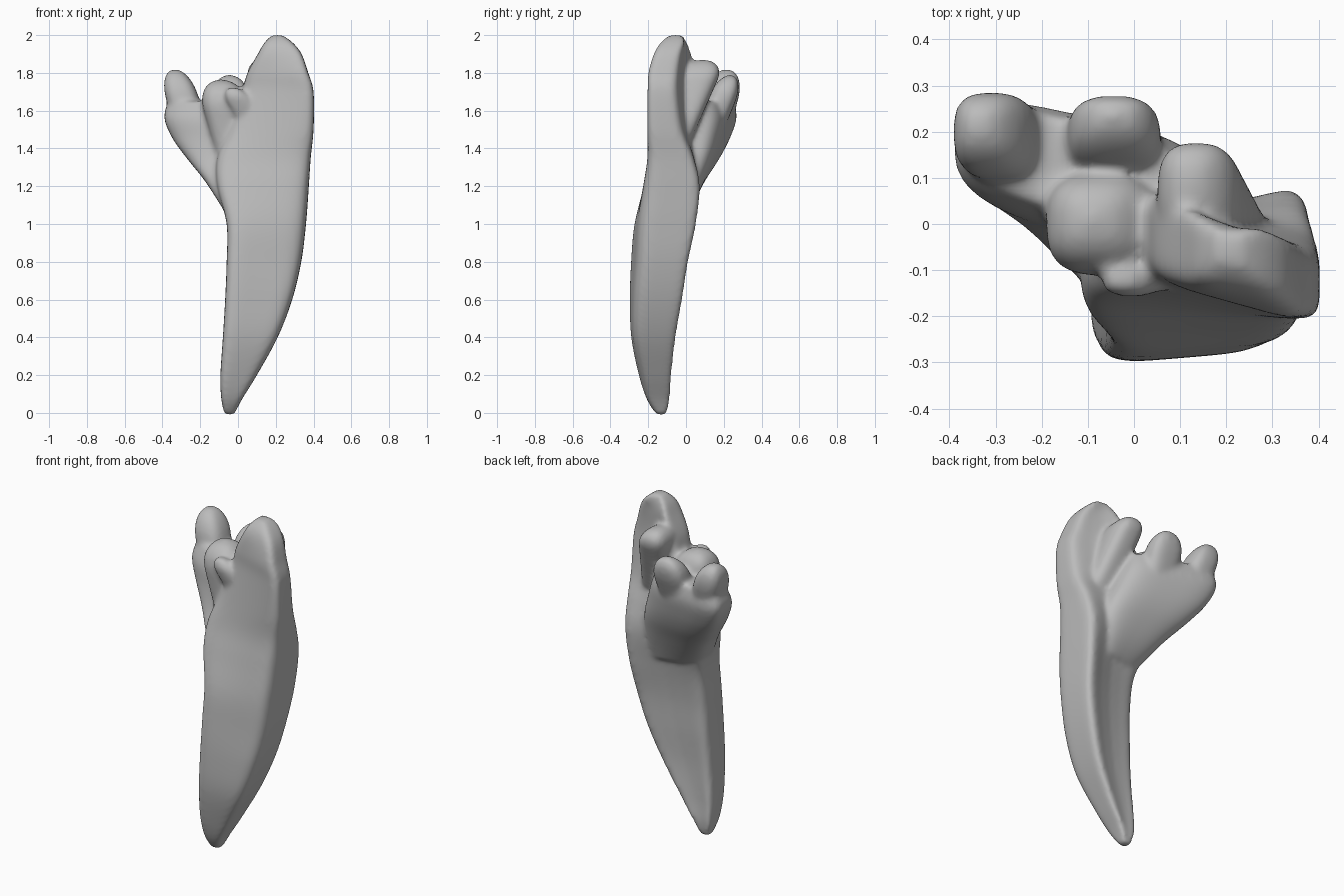
import bpy, bmesh, math

cube = bpy.data.objects.get("Cube")
if cube:
    bpy.data.objects.remove(cube, do_unlink=True)

RING_STEPS = 64
bm = bmesh.new()


def lerp(a, b, t):
    return a + (b - a) * t


def spline(p0, p1, p2, p3, t):
    """Smooth in-between value through p1 and p2."""
    return p1 + t * ((p2 - p0) / 2 + t * (p0 - 2.5 * p1 + 2 * p2 - p3 / 2
                     + t * (1.5 * (p1 - p2) + (p3 - p0) / 2)))


def refine(rows, steps):
    """Insert smooth in-between sections."""
    padded = [rows[0]] + rows + [rows[-1]]
    result = []
    for k in range(len(rows) - 1):
        for step in range(steps):
            result.append([spline(*column, step / steps)
                           for column in zip(*padded[k:k + 4])])
    return result + [rows[-1]]


def rounded_ring(section, roundness, hollow):
    """Rounded four-cornered outline, with an optional hollow along its back."""
    z, left, right, front_left, front_right, back_left, back_right = section
    ring = []
    for i in range(RING_STEPS):
        angle = math.tau * i / RING_STEPS
        c, s = math.cos(angle), math.sin(angle)
        c = math.copysign(abs(c) ** roundness, c)
        s = math.copysign(abs(s) ** roundness, s)
        u, v = (c + 1) / 2, (s + 1) / 2
        front = lerp(front_left, front_right, u)
        back = lerp(back_left, back_right, u)
        back -= hollow * (back - front) * (1 - c * c)
        ring.append(bm.verts.new((lerp(left, right, u), lerp(front, back, v), z)))
    return ring


def loft(sections, roundness, hollow=0.0):
    """Closed skin over a stack of sections."""
    rings = [rounded_ring(s, roundness, hollow) for s in sections]
    for low, high in zip(rings, rings[1:]):
        for i in range(RING_STEPS):
            j = (i + 1) % RING_STEPS
            bm.faces.new((low[i], low[j], high[j], high[i]))
    bm.faces.new(rings[0][::-1])
    bm.faces.new(rings[-1])


def cusp(base, top, base_size, top_size, dome=0.4, roundness=0.7):
    """Leaning peg with a domed end."""
    sections = []
    for k in range(25):
        t = math.sin(k / 24 * math.pi / 2)
        x, y, z = (lerp(a, b, t) for a, b in zip(base, top))
        rise = max(0, (t - 1 + dome) / dome)
        scale = max(0.04, math.sqrt(max(0, 1 - rise * rise)))
        rx, ry = (lerp(a, b, t) * scale for a, b in zip(base_size, top_size))
        sections.append((z, x - rx, x + rx, y - ry, y - ry, y + ry, y + ry))
    loft(sections, roundness)


# Wedge-shaped root running up into the tall main cusp
# columns: height, left, right, front left, front right, back left, back right
root_and_main_cusp = [
    (-0.01, -0.07, -0.02, -0.16, -0.15, -0.1, -0.1),
    (0.07, -0.088, 0.02, -0.21, -0.2, -0.08, -0.075),
    (0.2, -0.093, 0.1, -0.255, -0.235, -0.085, -0.06),
    (0.4, -0.08, 0.21, -0.295, -0.275, -0.085, -0.03),
    (0.6, -0.068, 0.287, -0.305, -0.275, -0.075, 0.01),
    (0.8, -0.06, 0.335, -0.3, -0.26, -0.065, 0.045),
    (1.0, -0.06, 0.36, -0.28, -0.25, -0.03, 0.09),
    (1.2, -0.11, 0.375, -0.22, -0.23, 0.04, 0.105),
    (1.35, -0.11, 0.385, -0.17, -0.215, 0.09, 0.06),
    (1.5, -0.05, 0.4, -0.14, -0.22, 0.12, -0.01),
    (1.7, 0.02, 0.4, -0.12, -0.22, 0.09, -0.04),
    (1.8, 0.05, 0.372, -0.125, -0.215, 0.07, -0.035),
    (1.9, 0.105, 0.337, -0.135, -0.18, 0.05, -0.02),
    (1.96, 0.14, 0.29, -0.12, -0.14, 0.02, 0),
    (2.0, 0.18, 0.235, -0.08, -0.09, -0.01, -0.01),
]
loft(refine(root_and_main_cusp, 6), 0.38, hollow=0.13)

# Flaring heel that carries the small cusps
heel = [
    (1.04, -0.055, 0.25, -0.22, -0.2, -0.03, 0.04),
    (1.22, -0.17, 0.25, -0.12, -0.15, 0.1, 0.09),
    (1.34, -0.265, 0.23, -0.03, -0.13, 0.19, 0.13),
    (1.45, -0.345, 0.19, 0.03, -0.12, 0.255, 0.16),
    (1.56, -0.39, 0.15, 0.06, -0.1, 0.295, 0.18),
    (1.65, -0.37, 0.12, 0.1, -0.06, 0.28, 0.16),
]
loft(refine(heel, 6), 0.55)

# Cusps: inner lobe, centre, small front, back, and outer peg
cusp((0.21, -0.05, 1.45), (0.12, 0.09, 1.87), (0.09, 0.08), (0.09, 0.125), dome=0.25)
cusp((-0.01, -0.03, 1.35), (-0.09, 0.01, 1.765), (0.1, 0.06), (0.14, 0.135))
cusp((0.07, -0.09, 1.5), (-0.03, -0.12, 1.725), (0.05, 0.03), (0.075, 0.055))
cusp((-0.04, 0.1, 1.4), (-0.045, 0.235, 1.79), (0.08, 0.06), (0.115, 0.085))
cusp((-0.23, 0.14, 1.42), (-0.335, 0.215, 1.82), (0.08, 0.07), (0.092, 0.105))

bmesh.ops.recalc_face_normals(bm, faces=bm.faces)
mesh = bpy.data.meshes.new("tooth")
bm.to_mesh(mesh)
bm.free()
tooth = bpy.data.objects.new("tooth", mesh)
bpy.context.collection.objects.link(tooth)

# Fuse the overlapping volumes and soften the joins
remesh = tooth.modifiers.new("fuse", "REMESH")
remesh.mode = "VOXEL"
remesh.voxel_size = 0.012
remesh.use_smooth_shade = True
soften = tooth.modifiers.new("soften", "SMOOTH")
soften.factor = 0.5
soften.iterations = 12

# Plain grey surface
grey = bpy.data.materials.new("plain grey")
grey.use_nodes = True
colour = (0.5, 0.5, 0.5, 1)
grey.diffuse_color = colour
grey.node_tree.nodes["Principled BSDF"].inputs["Base Color"].default_value = colour
mesh.materials.append(grey)
for polygon in mesh.polygons:
    polygon.use_smooth = True
